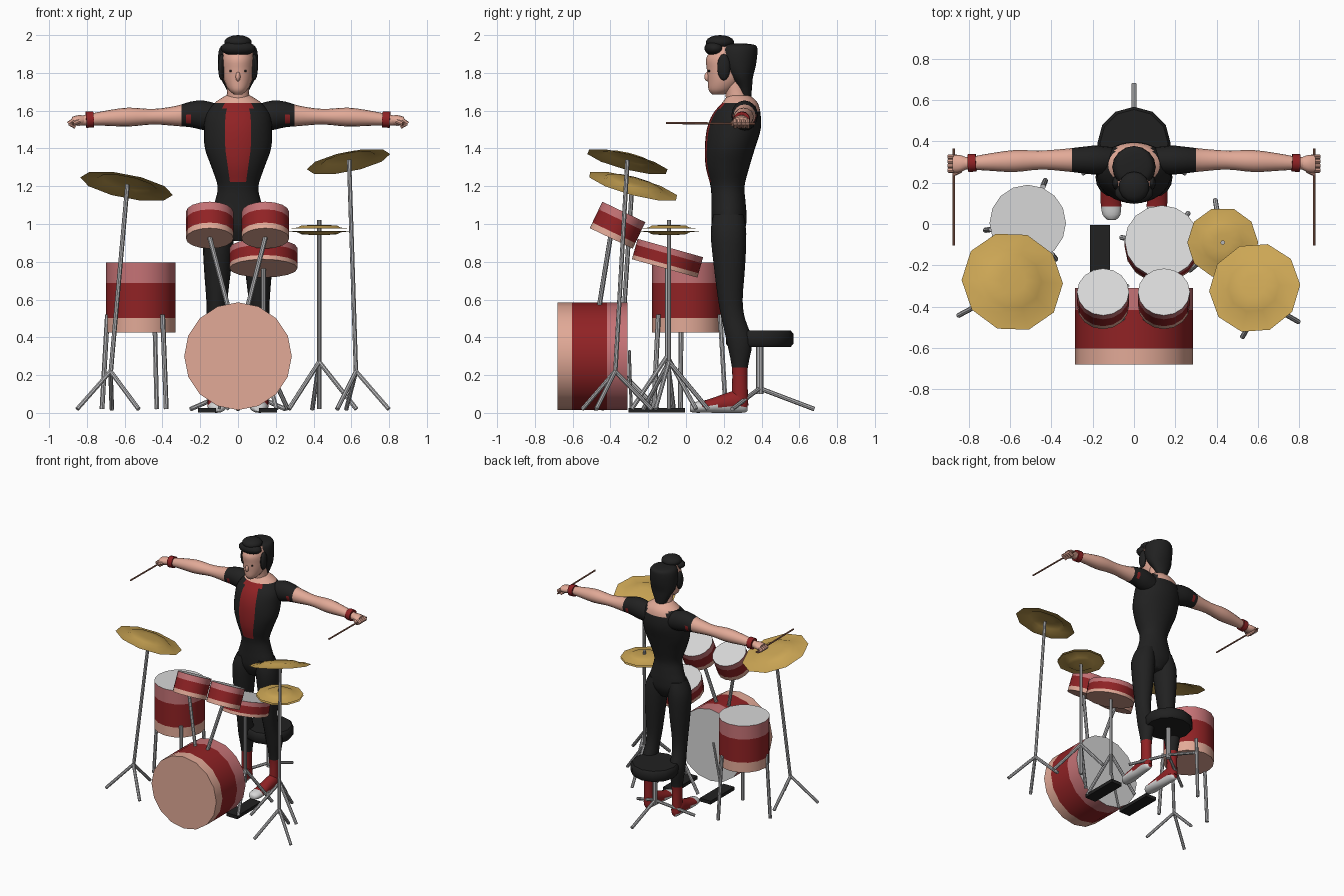
import bpy, bmesh, math
from mathutils import Vector, Matrix

cube = bpy.data.objects.get("Cube")
if cube:
    bpy.data.objects.remove(cube)


def material(name, *rgb):
    m = bpy.data.materials.new(name)
    m.use_nodes = True
    m.diffuse_color = (*rgb, 1)
    m.node_tree.nodes["Principled BSDF"].inputs["Base Color"].default_value = (*rgb, 1)
    return m


BLACK = material("black cloth", .015, .015, .015)
RED = material("deep red", .28, .016, .018)
PINK = material("pink band", .56, .17, .18)
SKIN = material("peach", .76, .4, .31)
GOLD = material("cymbal gold", .6, .38, .09)
METAL = material("stand metal", .47, .47, .48)
WHITE = material("drumhead white", .68, .68, .68)
WOOD = material("stick wood", .35, .15, .1)


def finish(name, bm, mats, rule=None, angle=40):
    """Turn a bmesh into a smooth object, colouring faces by an optional rule."""
    bmesh.ops.recalc_face_normals(bm, faces=bm.faces)
    for f in bm.faces:
        f.smooth = True
        if rule:
            f.material_index = mats.index(rule(f.calc_center_median()))
    me = bpy.data.meshes.new(name)
    bm.to_mesh(me)
    bm.free()
    me.set_sharp_from_angle(angle=math.radians(angle))
    for m in mats:
        me.materials.append(m)
    ob = bpy.data.objects.new(name, me)
    bpy.context.collection.objects.link(ob)
    return ob


def lathe(name, profile, mats, base=(0, 0, 0), axis=(0, 0, 1), n=16, angle=40):
    """Spin (radius, height) points round an axis; one material per segment."""
    bm = bmesh.new()
    rot = Vector(axis).to_track_quat('Z', 'Y').to_matrix().to_4x4()
    mat = Matrix.Translation(base) @ rot
    rings = []
    for r, h in profile:
        count = n if r > 0 else 1
        rings.append([bm.verts.new(mat @ Vector((r * math.cos(i * math.tau / n),
                      r * math.sin(i * math.tau / n), h))) for i in range(count)])
    slots = list(dict.fromkeys(mats))
    for k, (a, b) in enumerate(zip(rings, rings[1:])):
        for i in range(n):
            j = (i + 1) % n
            quad = [a[i % len(a)], a[j % len(a)], b[j % len(b)], b[i % len(b)]]
            f = bm.faces.new(list(dict.fromkeys(quad)))
            f.material_index = slots.index(mats[k % len(mats)])
    return finish(name, bm, slots, angle=angle)


def tube(name, p, q, r, mat=METAL, n=8):
    d = Vector(q) - Vector(p)
    return lathe(name, [(0, 0), (r, 0), (r, d.length), (0, d.length)], [mat], p, d, n)


def loft(name, axis, rings, mats, rule=None, n=16, steps=3):
    """Skin ellipses (x, y, z, radius, radius) lying across an axis."""
    pts = [Vector(r) for r in rings]
    ends = [pts[0]] + pts + [pts[-1]]
    path = []
    for a, b, c, d in zip(ends, ends[1:], ends[2:], ends[3:]):
        for s in range(steps):
            t = s / steps
            path.append(b + (c - a) * (t / 2) + (a * 2 - b * 5 + c * 4 - d) * (t * t / 2)
                        + (b * 3 - a - c * 3 + d) * (t ** 3 / 2))
    path.append(pts[-1])
    bm = bmesh.new()
    loops = []
    for x, y, z, a, b in path:
        loop = []
        for i in range(n):
            u, v = a * math.cos(i * math.tau / n), b * math.sin(i * math.tau / n)
            off = {'x': (0, u, v), 'y': (u, 0, v), 'z': (u, v, 0)}[axis]
            loop.append(bm.verts.new(Vector((x, y, z)) + Vector(off)))
        loops.append(loop)
    for p, q in zip(loops, loops[1:]):
        for i in range(n):
            j = (i + 1) % n
            bm.faces.new([p[i], p[j], q[j], q[i]])
    bm.faces.new(loops[0])
    bm.faces.new(loops[-1])
    return finish(name, bm, mats, rule, 60)


def body(name, rows, mats, rule=None, n=16):
    """Upright loft from rows of height, front y, back y and half width."""
    return loft(name, 'z', [(0, (f + b) / 2, z, w, (b - f) / 2) for z, f, b, w in rows],
                mats, rule, n, 4)


def ball(name, centre, size, mat):
    bm = bmesh.new()
    bmesh.ops.create_uvsphere(bm, u_segments=14, v_segments=9, radius=1,
                              matrix=Matrix.Translation(centre) @ Matrix.Diagonal((*size, 1)))
    return finish(name, bm, [mat])


def box(name, centre, size, mat):
    bm = bmesh.new()
    bmesh.ops.create_cube(bm, size=1,
                          matrix=Matrix.Translation(centre) @ Matrix.Diagonal((*size, 1)))
    return finish(name, bm, [mat])


def drum(name, base, axis, r, h):
    rows = [(0, 0), (r, 0), (r, h * .21), (r, h * .71), (r, h), (0, h)]
    lathe(name, rows, [SKIN, SKIN, RED, PINK, WHITE], base, axis)


def tripod(name, x, y, top, reach, angles):
    for i, a in enumerate(angles):
        a = math.radians(a)
        foot = (x + reach * math.cos(a), y + reach * math.sin(a), .02)
        tube(f"{name}_leg_{i + 1}", (x, y, top), foot, .012)


def cymbal(name, centre, axis, r, lift):
    rows = [(r, 0), (r * .66, lift * .3), (r * .56, lift * .8), (r * .25, lift), (0, lift)]
    lathe(name, rows, [GOLD], centre, axis, 10, 80)


# Drums
drum("bass_drum", (0, -.68, .3), (0, 1, 0), .285, .37)
drum("floor_tom", (-.515, .005, .425), (0, 0, 1), .185, .37)
for side, x in (("right", -.15), ("left", .145)):
    drum(f"{side}_rack_tom", (x, -.396, .924), (0, .43, .9), .126, .155)
    tube(f"{side}_rack_tom_arm", (x, -.4, .93), (x * .35, -.46, .56), .013)
drum("middle_tom", (.135, -.113, .765), (0, .27, .963), .18, .112)

# Floor tom legs
for i, (x, y) in enumerate(((-.43, .21), (-.72, -.03), (-.38, -.17))):
    top = (-.515 + (x + .515) * .86, y * .86, .52)
    tube(f"floor_tom_leg_{i + 1}", top, (x, y, .02), .013)

# Stands and cymbals
tube("middle_tom_pole", (.135, -.1, .78), (.135, -.1, .2), .012)
tripod("middle_tom", .135, -.1, .3, .2, (50, 170, 290))
tube("hi_hat_pole", (.43, -.09, .02), (.43, -.09, 1.02), .011)
tripod("hi_hat", .43, -.09, .27, .21, (100, 220, 340))
cymbal("hi_hat_top", (.43, -.09, .975), (0, 0, 1), .172, .02)
cymbal("hi_hat_bottom", (.43, -.09, .962), (0, 0, -1), .172, .02)
tube("right_crash_pole", (-.585, -.285, 1.21), (-.675, -.35, .2), .012)
tripod("right_crash", -.675, -.35, .22, .2, (208, 318, 88))
cymbal("right_crash_cymbal", (-.59, -.28, 1.2), (.2, .27, 1), .25, .03)
tube("left_crash_pole", (.588, -.31, 1.34), (.625, -.375, .2), .012)
tripod("left_crash", .625, -.375, .22, .2, (330, 240, 105))
cymbal("left_crash_cymbal", (.585, -.31, 1.33), (-.2, .25, 1), .225, .03)

# Pedals and beater
for side, x in (("right", -.165), ("left", .16)):
    box(f"{side}_pedal", (x, -.155, .014), (.095, .3, .026), BLACK)
tube("beater_rod", (-.1, -.29, .02), (-.03, -.3, .33), .008)

# Stool
lathe("stool_seat", [(0, 0), (.165, 0), (.178, .015), (.178, .07), (.165, .085), (0, .085)],
      [BLACK], (0, .39, .35), n=12)
tube("stool_column", (0, .39, .1), (0, .39, .36), .019)
tripod("stool", 0, .39, .13, .29, (90, 210, 330))


# Torso with a red shirt front and open neckline
def clothes(c):
    if c.z > 1.64 or (c.y > .3 and c.z > 1.6 - .0 and abs(c.x) < .09):
        return SKIN
    if c.y < .2 and 1.22 < c.z and abs(c.x) < .05 + (c.z - 1.22) * .06:
        return RED
    return BLACK


body("torso", [(.91, .17, .28, .06), (.98, .14, .315, .145), (1.05, .135, .32, .145),
               (1.12, .135, .315, .122), (1.2, .13, .31, .108), (1.3, .105, .335, .14),
               (1.4, .1, .365, .175), (1.5, .11, .395, .18), (1.58, .14, .395, .17),
               (1.64, .19, .38, .125), (1.68, .22, .34, .065)], [BLACK, RED, SKIN], clothes, 32)

# Neck, face and nose
body("neck", [(1.6, .21, .35, .075), (1.68, .21, .33, .06), (1.78, .19, .31, .055)], [SKIN])
body("head", [(1.685, .14, .2, .02), (1.71, .12, .25, .05), (1.76, .115, .3, .074),
              (1.82, .11, .33, .084), (1.88, .108, .34, .085), (1.94, .15, .32, .07)], [SKIN])
ball("nose", (0, .115, 1.78), (.013, .018, .025), SKIN)

# Hair
body("hair", [(1.67, .285, .345, .04), (1.73, .265, .35, .07), (1.78, .225, .355, .095),
              (1.84, .185, .37, .105), (1.91, .175, .378, .103), (1.945, .19, .37, .085),
              (1.955, .24, .32, .04)], [BLACK])
ball("quiff_top", (0, .18, 1.962), (.075, .075, .038), BLACK)
ball("quiff_front", (0, .152, 1.93), (.095, .055, .04), BLACK)


def sleeve(c):
    if abs(c.x) > .3:
        return SKIN
    return RED if .245 < abs(c.x) < .275 and abs(c.z - 1.56) < .025 else BLACK


def shoe_colour(c):
    return WHITE if c.z < .035 or c.y < .075 else RED


# Limbs, one set for each side
for side, s in (("right", -1), ("left", 1)):
    ball(f"{side}_eye", (s * .04, .122, 1.81), (.006, .006, .006), BLACK)
    ball(f"{side}_sideburn", (s * .086, .2, 1.83), (.02, .035, .07), BLACK)
    loft(f"{side}_arm", 'x', [
        (s * .09, .31, 1.56, .06, .07), (s * .18, .31, 1.575, .07, .078),
        (s * .25, .31, 1.58, .064, .068), (s * .33, .31, 1.572, .055, .053),
        (s * .45, .31, 1.568, .046, .041), (s * .58, .305, 1.566, .053, .05),
        (s * .7, .3, 1.56, .042, .04), (s * .79, .295, 1.552, .031, .03),
        (s * .84, .295, 1.545, .03, .025)], [BLACK, SKIN, RED], sleeve)
    tube(f"{side}_wristband", (s * .765, .297, 1.554), (s * .805, .295, 1.552), .043, RED, 12)
    # Fist gripping a stick
    loft(f"{side}_palm", 'x', [(s * .81, .295, 1.55, .028, .024), (s * .845, .292, 1.548, .042, .028),
                               (s * .88, .292, 1.545, .042, .022)], [SKIN], n=12)
    for i in range(4):
        y = .26 + i * .022
        tube(f"{side}_finger_{i + 1}", (s * .87, y, 1.55), (s * .898, y, 1.53), .012, SKIN)
        tube(f"{side}_fingertip_{i + 1}", (s * .893, y, 1.533), (s * .86, y, 1.514), .011, SKIN)
    tube(f"{side}_thumb", (s * .84, .26, 1.545), (s * .875, .243, 1.53), .012, SKIN)
    tube(f"{side}_drumstick", (s * .873, -.105, 1.535), (s * .873, .365, 1.53), .006, WOOD)
    # Leg with a high shoe shaft
    loft(f"{side}_leg", 'z', [
        (s * .12, .285, .04, .04, .045), (s * .122, .285, .12, .036, .042),
        (s * .122, .285, .24, .04, .042), (s * .122, .283, .38, .055, .068),
        (s * .117, .25, .5, .05, .062), (s * .112, .235, .6, .056, .065),
        (s * .108, .23, .78, .073, .083), (s * .102, .225, .95, .082, .094),
        (s * .085, .225, 1.05, .06, .08)], [RED, BLACK], lambda c: RED if c.z < .22 else BLACK)
    loft(f"{side}_shoe", 'y', [
        (s * .108, .02, .025, .02, .018), (s * .109, .045, .029, .043, .028),
        (s * .112, .11, .035, .05, .034), (s * .116, .2, .05, .044, .05),
        (s * .12, .27, .06, .043, .06), (s * .121, .31, .05, .034, .048),
        (s * .121, .325, .04, .018, .03)], [WHITE, RED], shoe_colour)
